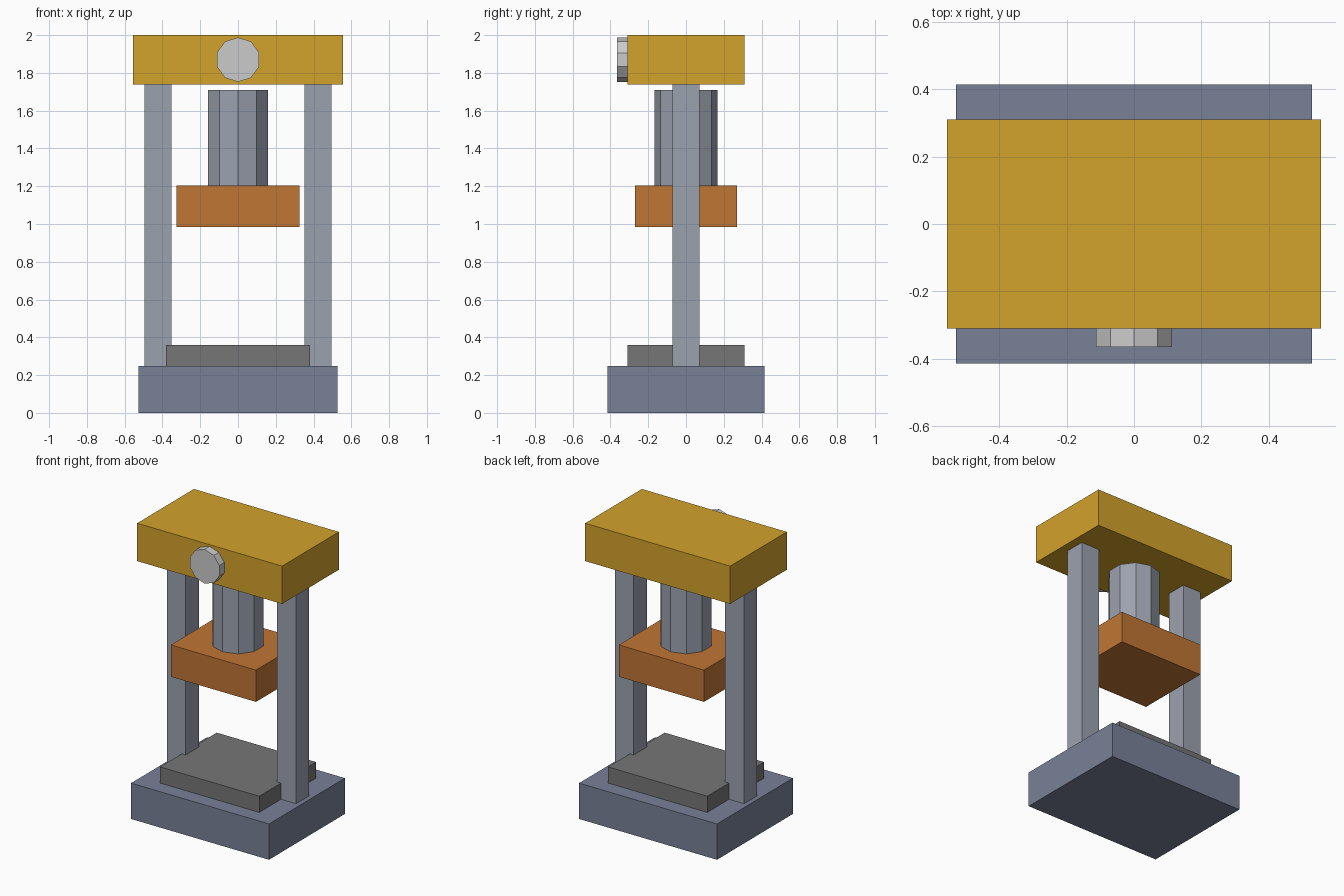
import bpy
import math

if "Cube" in bpy.data.objects:
    bpy.data.objects.remove(bpy.data.objects["Cube"])


def material(name, rgb):
    m = bpy.data.materials.new(name)
    m.diffuse_color = (*rgb, 1.0)
    m.use_nodes = True
    m.node_tree.nodes["Principled BSDF"].inputs["Base Color"].default_value = m.diffuse_color
    return m


BLUE = material("blue_grey_paint", (0.19, 0.22, 0.31))
STEEL = material("light_steel", (0.33, 0.36, 0.43))
DARK = material("dark_steel", (0.18, 0.18, 0.18))
YELLOW = material("yellow_paint", (0.65, 0.36, 0.025))
ORANGE = material("orange_paint", (0.53, 0.18, 0.035))


def finish(name, mat):
    ob = bpy.context.object
    ob.name = name
    if mat:
        ob.data.materials.append(mat)
    return ob


def box(name, size_x, size_y, z0, z1, mat, x=0.0):
    bpy.ops.mesh.primitive_cube_add(size=1, location=(x, 0, (z0 + z1) / 2))
    bpy.context.object.scale = (size_x, size_y, z1 - z0)
    bpy.ops.object.transform_apply(location=False, rotation=False, scale=True)
    return finish(name, mat)


def decagon(name, radius, depth, location, mat=None, rotation=(0, 0, 0)):
    bpy.ops.mesh.primitive_cylinder_add(
        vertices=10, radius=radius, depth=depth, location=location, rotation=rotation)
    return finish(name, mat)


# Base and work bed
box("base", 1.056, 0.83, 0.0, 0.248, BLUE)
box("bed_plate", 0.76, 0.62, 0.248, 0.36, DARK)

# Upright columns
for side, label in ((-1, "left"), (1, "right")):
    box(label + "_column", 0.144, 0.144, 0.248, 1.738, STEEL, x=side * 0.423)

# Crown beam
box("crown", 1.11, 0.62, 1.738, 2.0, YELLOW)

# Pressing ram with its cylinder
box("ram_block", 0.652, 0.538, 0.983, 1.203, ORANGE)
decagon("ram_cylinder", 0.167, 0.507, (0, 0, 1.4565), STEEL)

# Round gauge on the front of the crown
decagon("gauge", 0.118, 0.055, (0, -0.3375, 1.87), rotation=(math.pi / 2, 0, 0))
